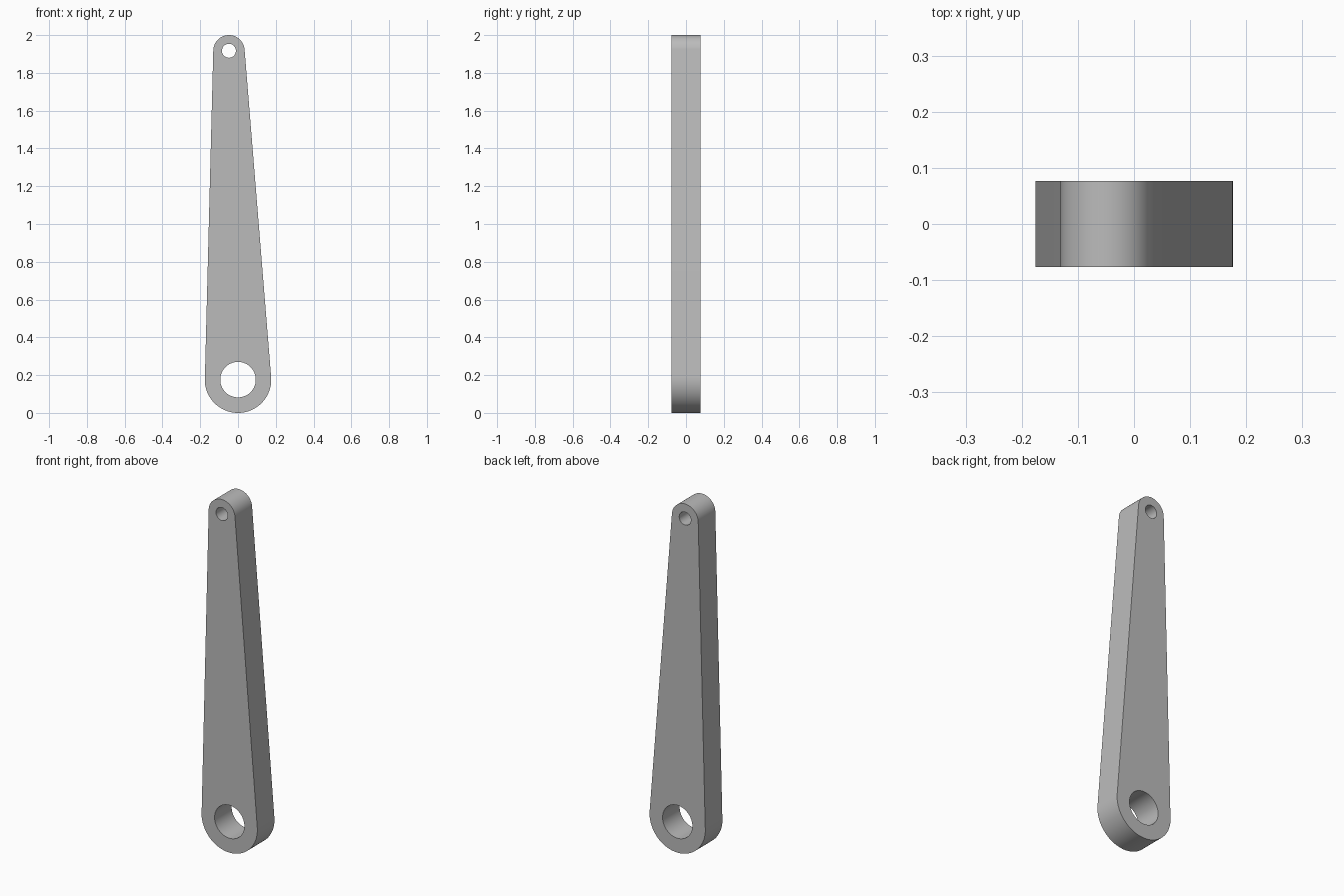
import bpy, bmesh, math

cube = bpy.data.objects.get("Cube")
if cube:
    bpy.data.objects.remove(cube, do_unlink=True)

DEPTH = 0.154
BIG = (0.0, 0.176)      # centre of the large end
SMALL = (-0.048, 1.917)  # centre of the small end


def arc(centre, radius, start, end, count):
    """Points along an arc in the XZ plane, angles in degrees."""
    step = (end - start) / (count - 1)
    angles = [math.radians(start + step * i) for i in range(count)]
    return [(centre[0] + radius * math.cos(a), centre[1] + radius * math.sin(a)) for a in angles]


def circle(centre, radius, count):
    return arc(centre, radius, 0, 360, count + 1)[:-1]


# Grey metal
grey = bpy.data.materials.new("grey_metal")
grey.use_nodes = True
colour = (0.5, 0.5, 0.5, 1)
grey.diffuse_color = colour
grey.node_tree.nodes["Principled BSDF"].inputs["Base Color"].default_value = colour

# Tapered outline with a pivot hole at each end
outline = arc(SMALL, 0.083, 5, 176, 40) + arc(BIG, 0.176, 174, 367, 56)
loops = [outline, circle(BIG, 0.094, 56), circle(SMALL, 0.037, 40)]

bm = bmesh.new()
edges = []
for loop in loops:
    verts = [bm.verts.new((x, -DEPTH / 2, z)) for x, z in loop]
    edges += [bm.edges.new((v, verts[i - 1])) for i, v in enumerate(verts)]
bmesh.ops.triangle_fill(bm, edges=edges, use_beauty=True)

# Thickness
result = bmesh.ops.extrude_face_region(bm, geom=bm.faces[:], use_keep_orig=True)
moved = [g for g in result["geom"] if isinstance(g, bmesh.types.BMVert)]
bmesh.ops.translate(bm, verts=moved, vec=(0, DEPTH, 0))
bmesh.ops.recalc_face_normals(bm, faces=bm.faces[:])

mesh = bpy.data.meshes.new("lever_arm")
bm.to_mesh(mesh)
bm.free()
mesh.materials.append(grey)
arm = bpy.data.objects.new("lever_arm", mesh)
bpy.context.collection.objects.link(arm)

# Smooth rounded ends, sharp rims
bpy.ops.object.select_all(action="DESELECT")
arm.select_set(True)
bpy.context.view_layer.objects.active = arm
bpy.ops.object.shade_smooth_by_angle(angle=math.radians(30))
